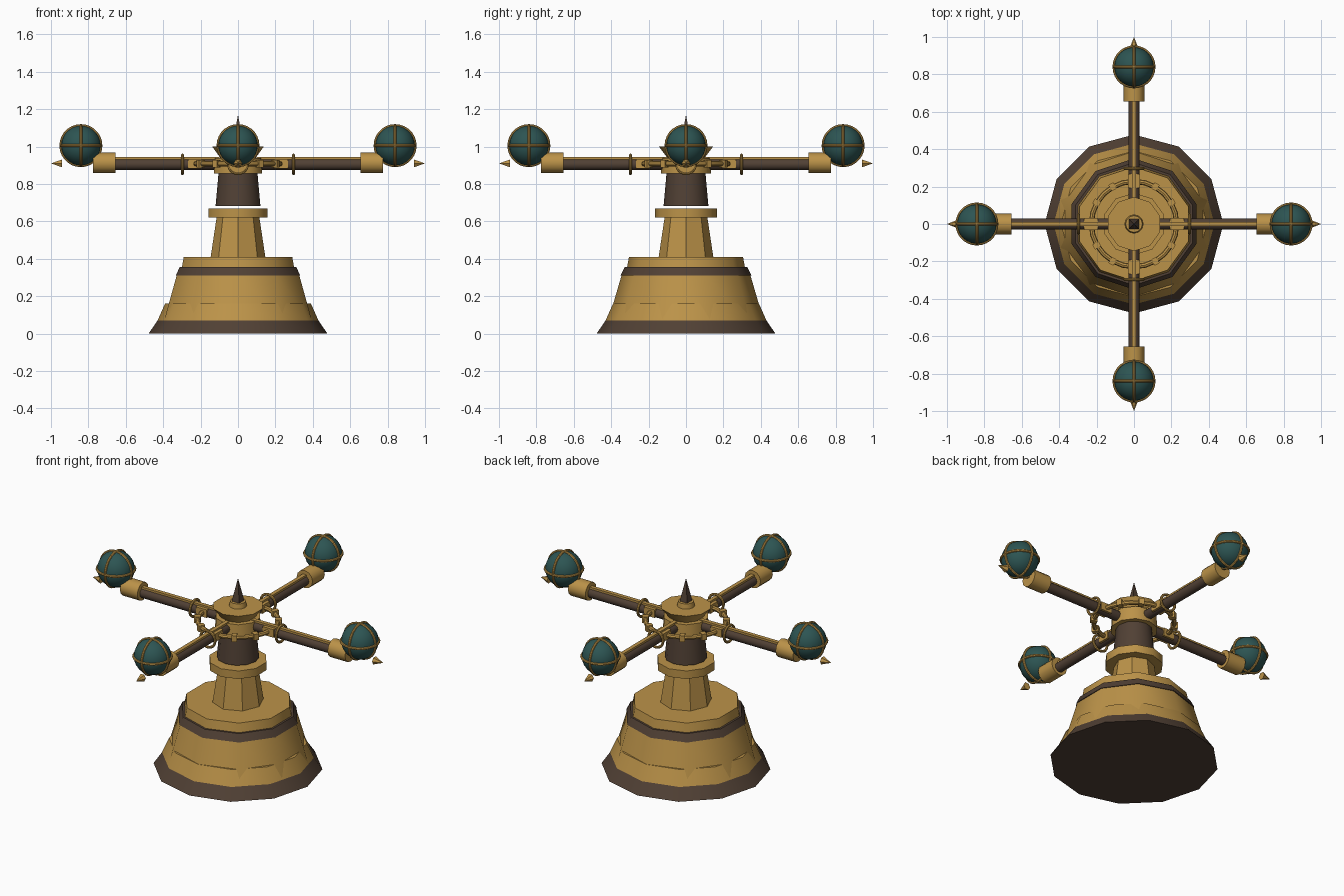
import bpy, math
from math import pi, radians
from mathutils import Matrix

cube = bpy.data.objects.get("Cube")
if cube:
    bpy.data.objects.remove(cube, do_unlink=True)


def material(name, rgb):
    m = bpy.data.materials.new(name)
    m.use_nodes = True
    m.diffuse_color = (*rgb, 1)
    m.node_tree.nodes["Principled BSDF"].inputs["Base Color"].default_value = (*rgb, 1)
    return m


BRASS = material("brass", (0.50, 0.29, 0.066))
BRONZE = material("dark bronze", (0.082, 0.052, 0.035))
TEAL = material("teal glass", (0.026, 0.09, 0.086))


def finish(name, mat, turn=0, smooth=True):
    """Name and colour the active object, turn it about the z axis."""
    ob = bpy.context.object
    ob.name = name
    ob.data.materials.append(mat)
    if smooth:
        bpy.ops.object.shade_smooth_by_angle(angle=radians(40))
    bpy.context.view_layer.update()
    ob.matrix_world = Matrix.Rotation(turn, 4, 'Z') @ ob.matrix_world
    return ob


def tier(name, mat, z0, z1, r0, r1, sides, twist=0, smooth=True):
    """Upright frustum from z0 to z1."""
    bpy.ops.mesh.primitive_cone_add(vertices=sides, radius1=r0, radius2=r1, depth=z1 - z0,
                                    location=(0, 0, (z0 + z1) / 2), rotation=(0, 0, twist))
    return finish(name, mat, smooth=smooth)


def rod(name, mat, x0, x1, r0, r1, z, turn, sides=12):
    """Frustum lying along the arm from x0 to x1."""
    bpy.ops.mesh.primitive_cone_add(vertices=sides, radius1=r0, radius2=r1, depth=x1 - x0,
                                    location=((x0 + x1) / 2, 0, z), rotation=(0, pi / 2, 0))
    return finish(name, mat, turn)


def hoop(name, mat, R, r, loc, rot, turn, segs=24):
    bpy.ops.mesh.primitive_torus_add(major_radius=R, minor_radius=r, major_segments=segs,
                                     minor_segments=8, location=loc, rotation=rot)
    return finish(name, mat, turn)


def block(name, mat, size, loc, turn):
    bpy.ops.mesh.primitive_cube_add(size=1, location=loc)
    bpy.context.object.scale = size
    return finish(name, mat, turn, smooth=False)


# Stepped pedestal
tier("base_foot", BRONZE, 0, 0.07, 0.478, 0.43, 12)
tier("base_skirt", BRASS, 0.07, 0.16, 0.43, 0.39, 12)
tier("base_drum", BRASS, 0.07, 0.31, 0.415, 0.345, 10)
tier("base_band", BRONZE, 0.31, 0.355, 0.35, 0.328, 10)
tier("base_cap", BRASS, 0.355, 0.41, 0.315, 0.305, 10)

# Column
tier("lower_column", BRASS, 0.41, 0.63, 0.146, 0.113, 8)
tier("column_collar", BRASS, 0.62, 0.67, 0.167, 0.167, 10)
tier("upper_column", BRONZE, 0.682, 0.87, 0.12, 0.103, 12)

# Hub and finial
tier("hub", BRASS, 0.857, 0.94, 0.135, 0.13, 10)
tier("hub_flare", BRASS, 0.94, 1.0, 0.10, 0.145, 10)
tier("finial_seat", BRASS, 1.0, 1.03, 0.05, 0.045, 12)
tier("finial_spike", BRONZE, 1.03, 1.17, 0.036, 0, 4, pi / 4, smooth=False)

# Ring joining the arms, with clasps
hoop("arm_ring", BRASS, 0.228, 0.014, (0, 0, 0.908), (0, 0, 0), 0)
for i in range(12):
    size = (0.075, 0.065, 0.05) if i % 3 == 0 else (0.038, 0.03, 0.038)
    block("ring_clasp", BRASS, size, (0.23, 0, 0.908), i * pi / 6)

# Four arms, each carrying a caged globe
for i in range(4):
    t = i * pi / 2
    rod("arm", BRONZE, 0.09, 0.70, 0.03, 0.03, 0.905, t)
    block("arm_rail", BRASS, (0.57, 0.024, 0.014), (0.385, 0, 0.937), t)
    hoop("arm_hoop", BRASS, 0.05, 0.008, (0.297, 0, 0.905), (0, pi / 2, 0), t)
    rod("arm_sleeve", BRASS, 0.655, 0.775, 0.055, 0.055, 0.913, t)
    rod("arm_spike", BRASS, 0.94, 1.0, 0.024, 0, 0.91, t, sides=6)
    centre = (0.84, 0, 1.005)
    bpy.ops.mesh.primitive_uv_sphere_add(segments=24, ring_count=14, radius=0.106, location=centre)
    finish("globe", TEAL, t)
    for rot in ((0, 0, 0), (pi / 2, 0, 0), (0, pi / 2, 0)):
        hoop("globe_cage", BRASS, 0.107, 0.008, centre, rot, t, segs=28)
